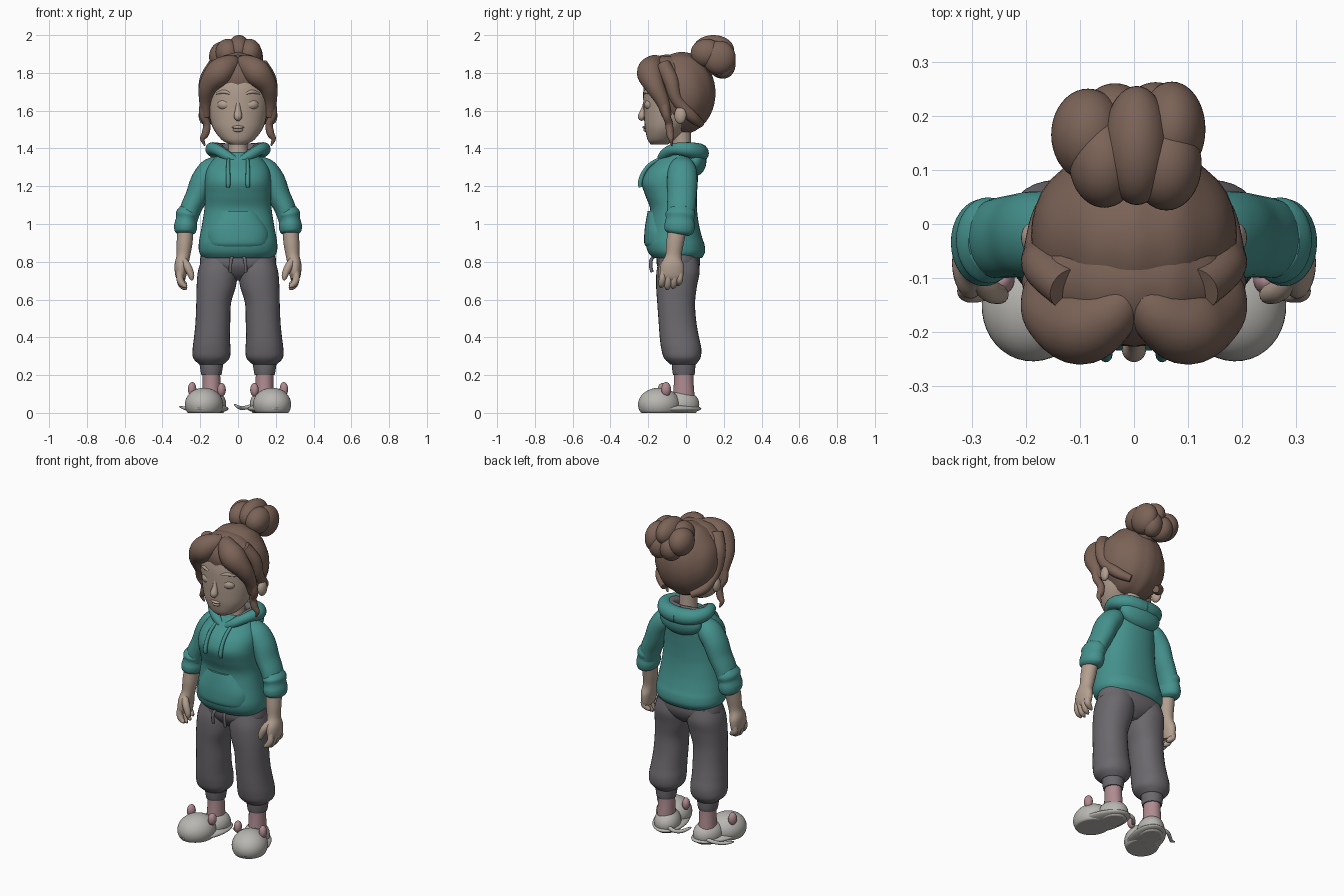
import bpy, bmesh, math
from mathutils import Vector

def material(name, rgb):
    m = bpy.data.materials.new(name)
    m.diffuse_color = (*rgb, 1)
    return m

TEAL = material("teal_cloth", (0.06, 0.29, 0.27))
HAIR = material("brown_hair", (0.20, 0.125, 0.095))
SKIN = material("skin", (0.45, 0.35, 0.28))
GREY = material("grey_cloth", (0.15, 0.14, 0.155))
PALE = material("pale_fluff", (0.48, 0.47, 0.44))
PINK = material("pink", (0.43, 0.26, 0.28))

def finish(name, bm, mat, mirror):
    bmesh.ops.recalc_face_normals(bm, faces=bm.faces)
    me = bpy.data.meshes.new(name)
    bm.to_mesh(me)
    bm.free()
    me.materials.append(mat)
    ob = bpy.data.objects.new(name, me)
    bpy.context.collection.objects.link(ob)
    if mirror:
        ob.modifiers.new("mirror", 'MIRROR').use_clip = False
    bpy.context.view_layer.objects.active = ob
    ob.select_set(True)
    bpy.ops.object.shade_smooth_by_angle(angle=math.radians(60))
    ob.select_set(False)
    return ob

def spline(pts, sub):
    """Catmull-Rom through tuples of any length."""
    P = [pts[0]] + list(pts) + [pts[-1]]
    out = []
    for i in range(1, len(P) - 2):
        for s in range(sub):
            t = s / sub
            out.append([0.5 * (2*b + (c-a)*t + (2*a-5*b+4*c-d)*t*t + (3*b-a-3*c+d)*t**3)
                        for a, b, c, d in zip(P[i-1], P[i], P[i+1], P[i+2])])
    return out + [list(pts[-1])]

def sweep(name, pts, mat, mirror=False, flat=False, ref=(0, 1, 0), p=2.0, n=32, sub=6):
    """Skin through (x, y, z, half width, half depth); flat keeps the rings level."""
    q = [s if len(s) == 5 else (*s, s[3]) for s in pts]
    q = spline(q, sub)
    bm = bmesh.new()
    rings = []
    for i, s in enumerate(q):
        a, b = q[max(i-1, 0)], q[min(i+1, len(q)-1)]
        t = Vector((0, 0, 1)) if flat else (Vector(b[:3]) - Vector(a[:3])).normalized()
        side = t.cross(Vector(ref)).normalized()
        other = side.cross(t)
        ring = []
        for k in range(n):
            c, d = math.cos(2*math.pi*k/n), math.sin(2*math.pi*k/n)
            c = math.copysign(abs(c)**(2/p), c)
            d = math.copysign(abs(d)**(2/p), d)
            ring.append(bm.verts.new(Vector(s[:3]) + side*c*max(s[3], .001) + other*d*max(s[4], .001)))
        rings.append(ring)
    for r0, r1 in zip(rings, rings[1:]):
        for k in range(n):
            bm.faces.new((r0[k], r0[(k+1) % n], r1[(k+1) % n], r1[k]))
    bm.faces.new(rings[0])
    bm.faces.new(rings[-1])
    return finish(name, bm, mat, mirror)

def blob(name, c, r, mat, mirror=False, turn=0.0, ridge=0.0):
    """Ellipsoid, turned about z, never going below the ground."""
    bm = bmesh.new()
    bmesh.ops.create_uvsphere(bm, u_segments=40, v_segments=24, radius=1)
    ct, st = math.cos(turn), math.sin(turn)
    for v in bm.verts:
        k = 1 + ridge * math.cos(v.co.x * 14)
        x, y, z = (v.co[i] * r[i] * k for i in range(3))
        v.co = (c[0] + x*ct - y*st, c[1] + x*st + y*ct, max(c[2] + z, 0))
    return finish(name, bm, mat, mirror)

def section(z, w, front, back):
    return (0, (front + back) / 2, z, w, (back - front) / 2)

# Head and neck
sweep("face", [section(*s) for s in (
    (1.42, .04, -.185, -.10), (1.445, .085, -.203, -.06), (1.50, .128, -.216, 0),
    (1.56, .15, -.222, .05), (1.64, .165, -.226, .09), (1.72, .168, -.225, .09),
    (1.79, .15, -.21, .07), (1.84, .10, -.17, .03))], SKIN, flat=True, p=2.15)
sweep("neck", [(0, -.02, 1.32, .06), (0, -.022, 1.42, .05), (0, -.03, 1.53, .055)], SKIN)
sweep("nose", [(0, -.212, 1.66, .01), (0, -.222, 1.61, .014), (0, -.233, 1.568, .022), (0, -.228, 1.548, .008)], SKIN)
blob("upper_lip", (0, -.214, 1.512), (.032, .016, .009), SKIN)
blob("lower_lip", (0, -.210, 1.497), (.027, .016, .010), SKIN)
blob("eyelid", (.068, -.184, 1.632), (.042, .036, .032), SKIN, True)
sweep("eyebrow", [(.03, -.22, 1.685, .004), (.075, -.212, 1.70, .010), (.12, -.182, 1.688, .004)], SKIN, True)
blob("ear", (.186, -.03, 1.575), (.022, .032, .045), SKIN, True, turn=-.2)

# Hair cap, swept fringe, side locks and bun
blob("hair_cap", (0, -.022, 1.693), (.19, .176, .215), HAIR, ridge=.012)
blob("hair_crown", (0, -.10, 1.77), (.17, .125, .125), HAIR, ridge=.015)
sweep("fringe", [(.005, -.12, 1.855, .03), (.045, -.165, 1.842, .055), (.10, -.188, 1.80, .072),
                 (.155, -.165, 1.73, .052), (.170, -.125, 1.65, .036), (.168, -.10, 1.57, .024)], HAIR, True)
sweep("side_lock", [(.172, -.12, 1.66, .028), (.185, -.105, 1.58, .022), (.165, -.09, 1.53, .02),
                    (.172, -.085, 1.48, .02), (.188, -.08, 1.45, .013), (.175, -.075, 1.415, .004)], HAIR, True, n=16)
sweep("temple_hair", [(.12, -.12, 1.84, .04), (.165, -.08, 1.76, .04), (.172, -.05, 1.66, .032),
                      (.15, .03, 1.57, .03), (.09, .08, 1.53, .02)], HAIR, True, ref=(1, 0, 0))
sweep("bun_base", [(0, .05, 1.80, .09), (0, .09, 1.84, .07), (0, .14, 1.88, .08)], HAIR, ref=(1, 0, 0))
for i, (c, r) in enumerate((
        ((-.085, .165, 1.885), (.068, .085, .08)), ((.07, .175, 1.88), (.062, .088, .09)),
        ((.005, .145, 1.92), (.062, .11, .08)), ((-.055, .115, 1.905), (.065, .085, .075)),
        ((.06, .11, 1.905), (.065, .085, .075)), ((-.035, .19, 1.845), (.065, .07, .075)),
        ((.04, .20, 1.845), (.06, .062, .075)))):
    blob(f"bun_lobe_{i+1}", c, r, HAIR)

# Hooded top
sweep("hoodie_body", [section(*s) for s in (
    (.82, .185, -.175, .085), (.85, .205, -.20, .10), (.89, .208, -.212, .098),
    (.93, .203, -.208, .085), (1.0, .19, -.195, .068), (1.08, .178, -.19, .058),
    (1.15, .175, -.215, .058), (1.22, .175, -.235, .062), (1.28, .168, -.212, .066),
    (1.33, .142, -.165, .066), (1.38, .085, -.115, .055))], TEAL, flat=True, p=2.25, n=48)
sweep("front_pocket", [(0, -.12, .875, .15, .085), (0, -.12, .90, .165, .101), (0, -.12, .96, .165, .10),
                       (0, -.12, 1.02, .135, .092), (0, -.12, 1.07, .105, .082)], TEAL, flat=True, p=2.3)
sweep("hood_rim", [(0, -.135, 1.325, .02), (.06, -.12, 1.362, .026), (.118, -.07, 1.395, .03),
                   (.135, 0, 1.395, .038), (.10, .052, 1.385, .045), (.05, .07, 1.378, .048),
                   (0, .073, 1.375, .048)], TEAL, True, ref=(0, 0, 1), n=20)
sweep("hood_lining", [(0, -.105, 1.33, .018), (.06, -.095, 1.37, .022), (.10, -.04, 1.40, .024),
                      (.09, .02, 1.40, .025), (0, .045, 1.40, .025)], GREY, True, ref=(0, 0, 1), n=16)
blob("hood_drape", (0, .05, 1.335), (.135, .058, .08), TEAL)
sweep("hood_cord", [(.05, -.14, 1.345, .009), (.052, -.19, 1.315, .010), (.052, -.226, 1.27, .011),
                    (.052, -.243, 1.22, .012), (.052, -.24, 1.195, .010)], TEAL, True, ref=(1, 0, 0), n=12)

# Sleeves with rolled cuffs
sweep("sleeve", [(.09, -.02, 1.33, .035, .05), (.14, -.02, 1.29, .062, .074), (.185, -.02, 1.23, .064, .08),
                 (.217, -.022, 1.15, .060, .077), (.25, -.026, 1.08, .056, .074), (.272, -.03, 1.0, .05, .07)], TEAL, True)
sweep("rolled_cuff", [(.262, -.03, 1.085, .045, .06), (.268, -.03, 1.055, .06, .079), (.273, -.032, 1.025, .056, .075),
                      (.277, -.034, .99, .061, .081), (.28, -.038, .96, .056, .075), (.281, -.04, .945, .04, .055)],
      TEAL, True)

# Forearms and hands
sweep("forearm", [(.277, -.045, .98, .042, .05), (.283, -.058, .90, .042, .046), (.29, -.066, .83, .036, .043),
                  (.30, -.072, .78, .036, .062), (.302, -.076, .73, .03, .062), (.298, -.08, .705, .02, .05)], SKIN, True)
for i, (y, low) in enumerate(((-.125, .665), (-.093, .655), (-.062, .66), (-.034, .675))):
    sweep(f"finger_{i+1}", [(.306, y * .95, .75, .017), (.308, y, .71, .0185), (.295, y - .004, low + .018, .017),
                            (.275, y - .008, low + .004, .009), (.270, y - .008, low + .004, .002)], SKIN, True, n=14)
sweep("thumb", [(.29, -.10, .81, .018), (.268, -.122, .775, .021), (.25, -.13, .735, .018),
                (.245, -.132, .71, .011), (.244, -.132, .70, .002)], SKIN, True, n=14)

# Trousers
sweep("hips", [(0, -.035, .70, .03, .05), (0, -.037, .735, .12, .09), (0, -.04, .78, .195, .113),
               (0, -.04, .83, .198, .115), (0, -.035, .88, .18, .11)], GREY, flat=True, p=2.3)
sweep("trouser_leg", [(.10, -.04, .82, .09, .10), (.107, -.042, .75, .105, .114), (.115, -.05, .67, .104, .108),
                      (.129, -.052, .58, .092, .10), (.133, -.045, .48, .092, .10), (.138, -.035, .40, .095, .104),
                      (.140, -.025, .34, .10, .106), (.141, -.020, .29, .096, .096), (.141, -.015, .255, .062, .066)],
      GREY, True, flat=True, p=2.2)
sweep("ankle_cuff", [(.141, -.013, .28, .055, .057), (.141, -.013, .26, .062, .062), (.141, -.012, .22, .057, .06),
                     (.141, -.012, .20, .053, .056)], GREY, True, flat=True)
sweep("waist_cord", [(.02, -.155, .84, .008), (.035, -.182, .815, .009), (.04, -.187, .78, .009),
                     (.04, -.18, .745, .009)], GREY, True, ref=(1, 0, 0), n=12)

# Ankles and mouse slippers
sweep("ankle", [(.141, -.012, .23, .046, .05), (.14, -.012, .16, .047, .052), (.14, -.012, .06, .05, .06)], PINK, True, flat=True)
TURN = .32
blob("slipper_sole", (.158, -.085, .022), (.098, .172, .026), PALE, True, TURN)
blob("slipper_toe", (.18, -.142, .045), (.10, .113, .088), PALE, True, TURN)
blob("slipper_heel", (.138, -.02, .045), (.074, .092, .075), PALE, True, TURN)
blob("slipper_ear_inner", (.087, -.125, .122), (.022, .026, .036), PINK, True, TURN)
blob("slipper_ear_outer", (.243, -.105, .125), (.022, .026, .038), PINK, True, TURN)
blob("slipper_snout", (.208, -.228, .042), (.022, .02, .018), PALE, True, TURN)
sweep("right_tail", [(.09, .04, .04, .012), (.05, .045, .03, .011), (.02, .02, .025, .010),
                     (0, -.01, .032, .009), (-.02, -.02, .045, .004)], PALE, ref=(0, 0, 1), n=12)
sweep("left_tail", [(-.17, .04, .035, .012), (-.21, .04, .03, .011), (-.25, .015, .022, .010),
                    (-.28, -.01, .024, .009), (-.31, -.02, .034, .004)], PALE, ref=(0, 0, 1), n=12)
